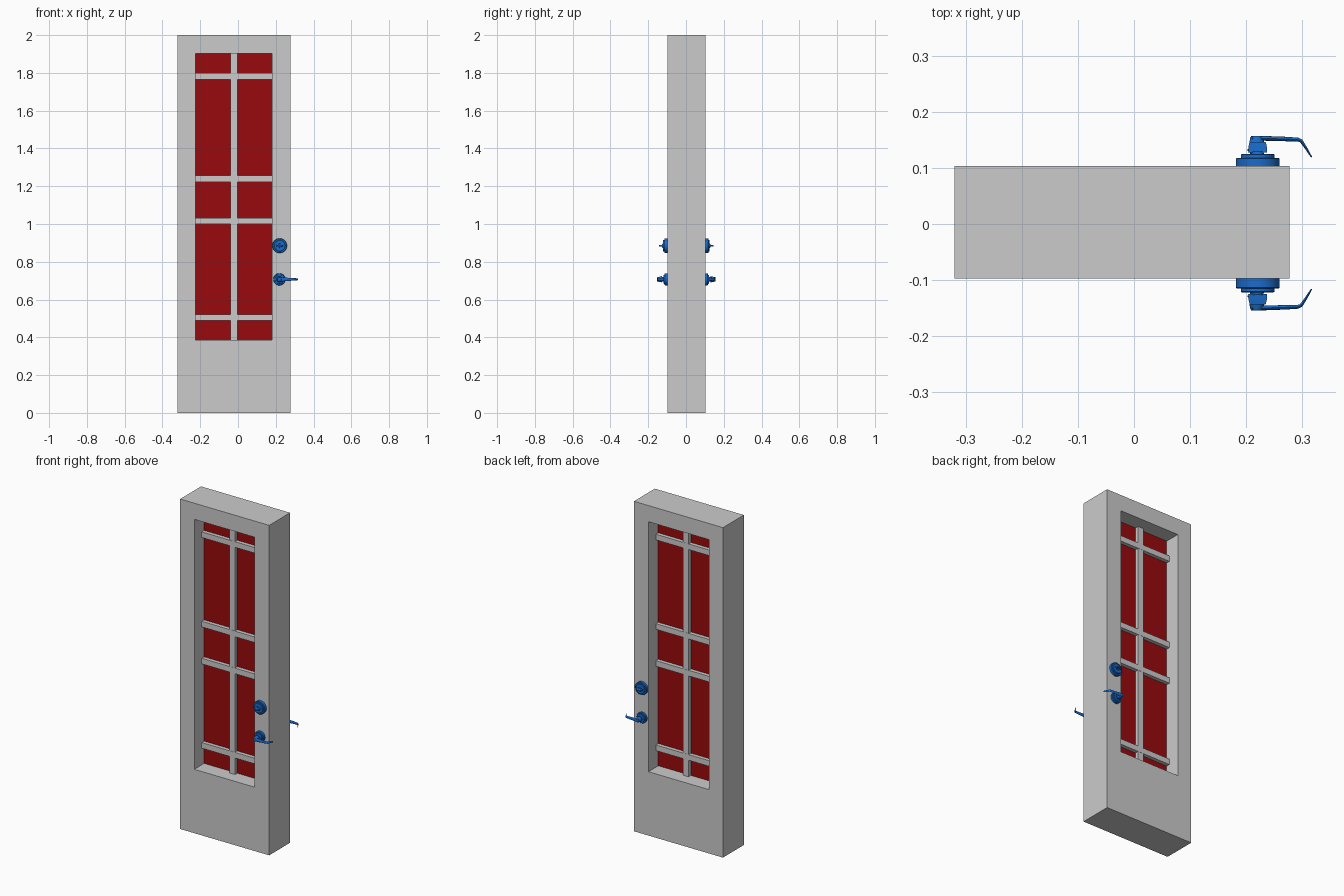
import bpy, bmesh, math
from mathutils import Vector

if "Cube" in bpy.data.objects:
    bpy.data.objects.remove(bpy.data.objects["Cube"])

MID = 0.0015   # mirror plane between the two sides of the hardware

def material(name, color):
    m = bpy.data.materials.new(name)
    m.diffuse_color = color
    m.use_nodes = True
    m.node_tree.nodes["Principled BSDF"].inputs["Base Color"].default_value = m.diffuse_color
    return m

RED = material("red", (0.32, 0.003, 0.004, 1))
BLUE = material("blue", (0.01, 0.15, 0.6, 1))

def finish(name, bm, mat=None, loc=(0, 0, 0), mirror=False, smooth=False):
    bmesh.ops.recalc_face_normals(bm, faces=bm.faces)
    me = bpy.data.meshes.new(name)
    bm.to_mesh(me)
    bm.free()
    ob = bpy.data.objects.new(name, me)
    ob.location = loc
    bpy.context.collection.objects.link(ob)
    if mat:
        me.materials.append(mat)
    if smooth:
        bpy.ops.object.select_all(action='DESELECT')
        ob.select_set(True)
        bpy.context.view_layer.objects.active = ob
        bpy.ops.object.shade_smooth_by_angle(angle=math.radians(35))
    if mirror:
        mod = ob.modifiers.new("both_sides", 'MIRROR')
        mod.use_axis = (False, True, False)
    return ob

def box(name, x, y, z, mat=None):
    bm = bmesh.new()
    bmesh.ops.create_cube(bm, size=1)
    for v in bm.verts:
        v.co = [r[0] if c < 0 else r[1] for c, r in zip(v.co, (x, y, z))]
    return finish(name, bm, mat)

def lathe(name, profile, x, z, steps=32):
    # profile of (radius, distance from mirror plane), spun round the y axis
    bm = bmesh.new()
    pts = [bm.verts.new((r, y, 0)) for r, y in profile]
    edges = [bm.edges.new(p) for p in zip(pts, pts[1:])]
    bmesh.ops.spin(bm, geom=pts + edges, cent=(0, 0, 0), axis=(0, 1, 0),
                   angle=math.tau, steps=steps)
    bmesh.ops.remove_doubles(bm, verts=bm.verts, dist=1e-5)
    return finish(name, bm, BLUE, (x, MID, z), True, True)

def loft(name, sections, x, z, smooth=False):
    bm = bmesh.new()
    rings = [[bm.verts.new(p) for p in s] for s in sections]
    for a, b in zip(rings, rings[1:]):
        for i in range(len(a)):
            j = (i + 1) % len(a)
            bm.faces.new((a[i], a[j], b[j], b[i]))
    bm.faces.new(rings[0])
    bm.faces.new(rings[-1])
    return finish(name, bm, BLUE, (x, MID, z), True, smooth)

# Door slab with a window opening
X0, X1, Z0, Z1 = -0.225, 0.18, 0.387, 1.902
bm = bmesh.new()
outer = [bm.verts.new((x, -0.097, z)) for x, z in
         ((-0.32, 0), (0.277, 0), (0.277, 2), (-0.32, 2))]
inner = [bm.verts.new((x, -0.097, z)) for x, z in
         ((X0, Z0), (X1, Z0), (X1, Z1), (X0, Z1))]
for i in range(4):
    j = (i + 1) % 4
    bm.faces.new((outer[i], outer[j], inner[j], inner[i]))
ext = bmesh.ops.extrude_face_region(bm, geom=bm.faces[:], use_keep_orig=True)
bmesh.ops.translate(bm, vec=(0, 0.2, 0),
                    verts=[g for g in ext["geom"] if isinstance(g, bmesh.types.BMVert)])
finish("door_slab", bm)

# Pane and glazing bars
box("window_pane", (X0, X1), (-0.003, 0.009), (Z0, Z1), RED)
box("vertical_bar", (-0.04, -0.003), (-0.025, 0.031), (Z0, Z1))
for i, z in enumerate((0.505, 1.016, 1.24, 1.782)):
    box(f"horizontal_bar_{i + 1}", (X0, X1), (-0.026, 0.032), (z - 0.017, z + 0.017))

# Deadbolt rosette and thumb turn
DX, DZ = 0.2205, 0.885
lathe("deadbolt_rosette", [(0, 0.098), (0.039, 0.098), (0.039, 0.115), (0.037, 0.1165),
                           (0.030, 0.1165), (0.030, 0.122), (0.028, 0.1235),
                           (0.011, 0.1235), (0.010, 0.128), (0, 0.128)], DX, DZ)
loft("deadbolt_thumb_turn",
     [[(-w, y, -t), (w, y, -t), (w, y, t), (-w, y, t)]
      for w, y, t in ((0.017, 0.126, 0.005), (0.016, 0.138, 0.004), (0.014, 0.145, 0.003))],
     DX, DZ)

# Lever rosette with spindle and hub
HX, HZ = 0.219, 0.707
lathe("lever_rosette", [(0, 0.098), (0.032, 0.098), (0.032, 0.112), (0.030, 0.1145),
                        (0.024, 0.1145), (0.023, 0.120), (0.012, 0.121), (0.012, 0.128),
                        (0.017, 0.129), (0.017, 0.1315), (0.015, 0.1325),
                        (0.012, 0.152), (0.010, 0.1555), (0, 0.1555)], HX, HZ)

# Lever arm swept along a path that hooks back to the door
path = [(-0.009, 0.1515, 0.004, 0.010), (0.018, 0.151, 0.0042, 0.0105),
        (0.050, 0.150, 0.004, 0.008), (0.073, 0.149, 0.0035, 0.007),
        (0.079, 0.1465, 0.003, 0.0068), (0.088, 0.133, 0.0022, 0.006),
        (0.0975, 0.1175, 0.0012, 0.0045)]
sections = []
for i, (px, py, t, h) in enumerate(path):
    a, b = path[max(i - 1, 0)], path[min(i + 1, len(path) - 1)]
    d = Vector((b[0] - a[0], b[1] - a[1], 0)).normalized()
    n = Vector((-d.y, d.x, 0))
    sections.append([Vector((px, py, 0)) + n * t * math.cos(k * math.tau / 12)
                     + Vector((0, 0, h * math.sin(k * math.tau / 12))) for k in range(12)])
loft("lever_arm", sections, HX, HZ, True)
